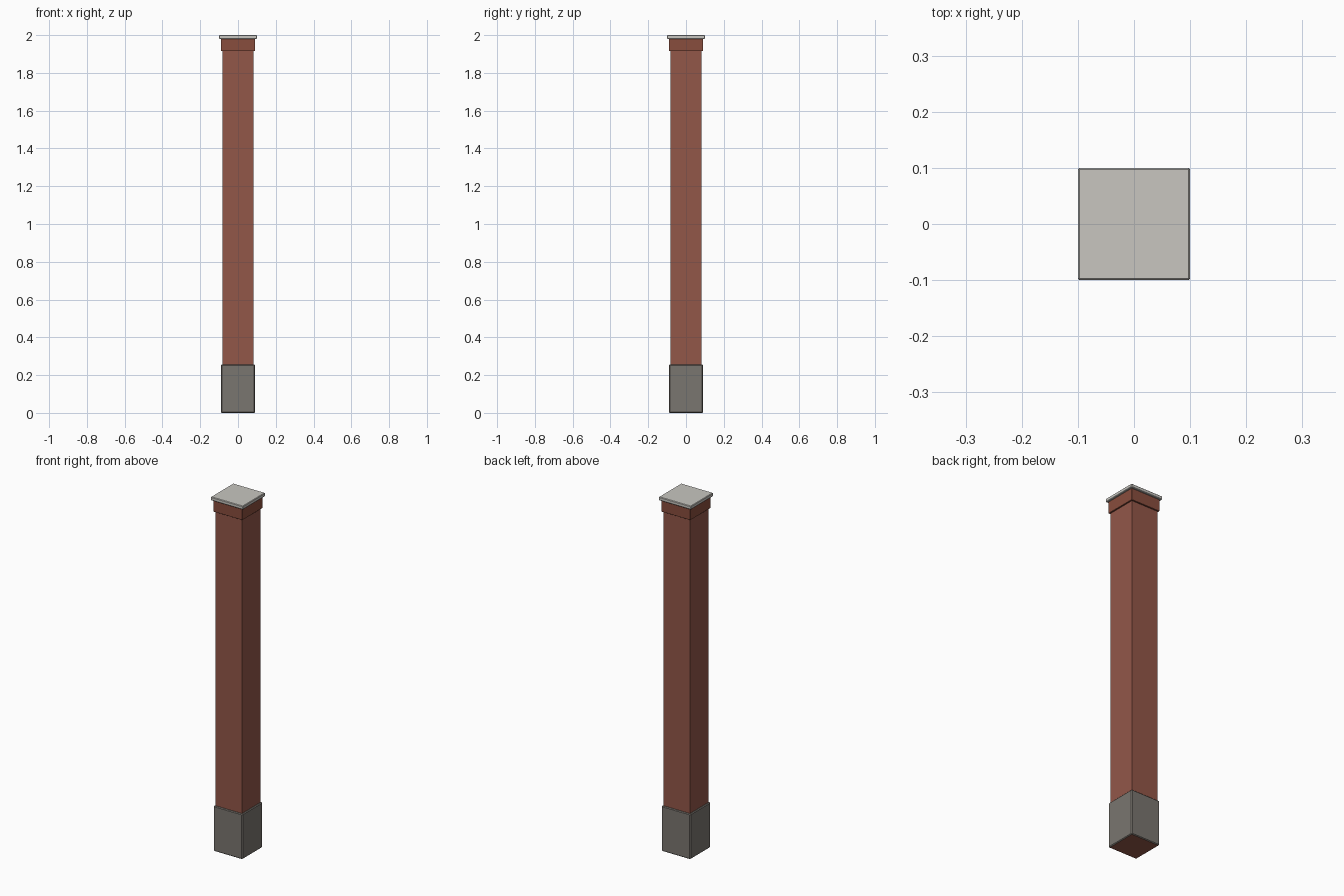
import bpy, bmesh
from mathutils import Matrix

cube = bpy.data.objects.get("Cube")
if cube:
    bpy.data.objects.remove(cube, do_unlink=True)


def material(name, rgb):
    mat = bpy.data.materials.new(name)
    mat.use_nodes = True
    mat.diffuse_color = (*rgb, 1)
    shader = mat.node_tree.nodes["Principled BSDF"]
    shader.inputs["Base Color"].default_value = (*rgb, 1)
    shader.inputs["Roughness"].default_value = 0.9
    return mat


brick = material("red brick", (0.29, 0.095, 0.066))
trim_brick = material("dark red brick", (0.25, 0.075, 0.047))
stone = material("grey stone", (0.195, 0.18, 0.16))
pale_stone = material("pale stone", (0.58, 0.565, 0.53))


def block(name, half_width, bottom, top, mat, bevel=0.0, under=None):
    """Square block between two heights, with an optional underside material."""
    bm = bmesh.new()
    size = (2 * half_width, 2 * half_width, top - bottom)
    bmesh.ops.create_cube(bm, size=1, matrix=Matrix.Diagonal((*size, 1)))
    if bevel:
        bmesh.ops.bevel(bm, geom=bm.edges[:], offset=bevel, segments=1,
                        affect='EDGES')
    bm.normal_update()
    mesh = bpy.data.meshes.new(name)
    mesh.materials.append(mat)
    if under:
        mesh.materials.append(under)
        for face in bm.faces:
            face.material_index = int(face.normal.z < -0.9)
    bm.to_mesh(mesh)
    bm.free()
    obj = bpy.data.objects.new(name, mesh)
    obj.location.z = (bottom + top) / 2
    bpy.context.collection.objects.link(obj)
    return obj


# Plinth with a brick underside, brick shaft, projecting course and coping
block("plinth", 0.09, 0.0, 0.255, stone, 0.004, under=brick)
block("shaft", 0.082, 0.01, 1.95, brick)
block("corbel_course", 0.09, 1.915, 1.982, trim_brick, 0.001)
block("coping_slab", 0.1, 1.98, 2.0, pale_stone, 0.003)
